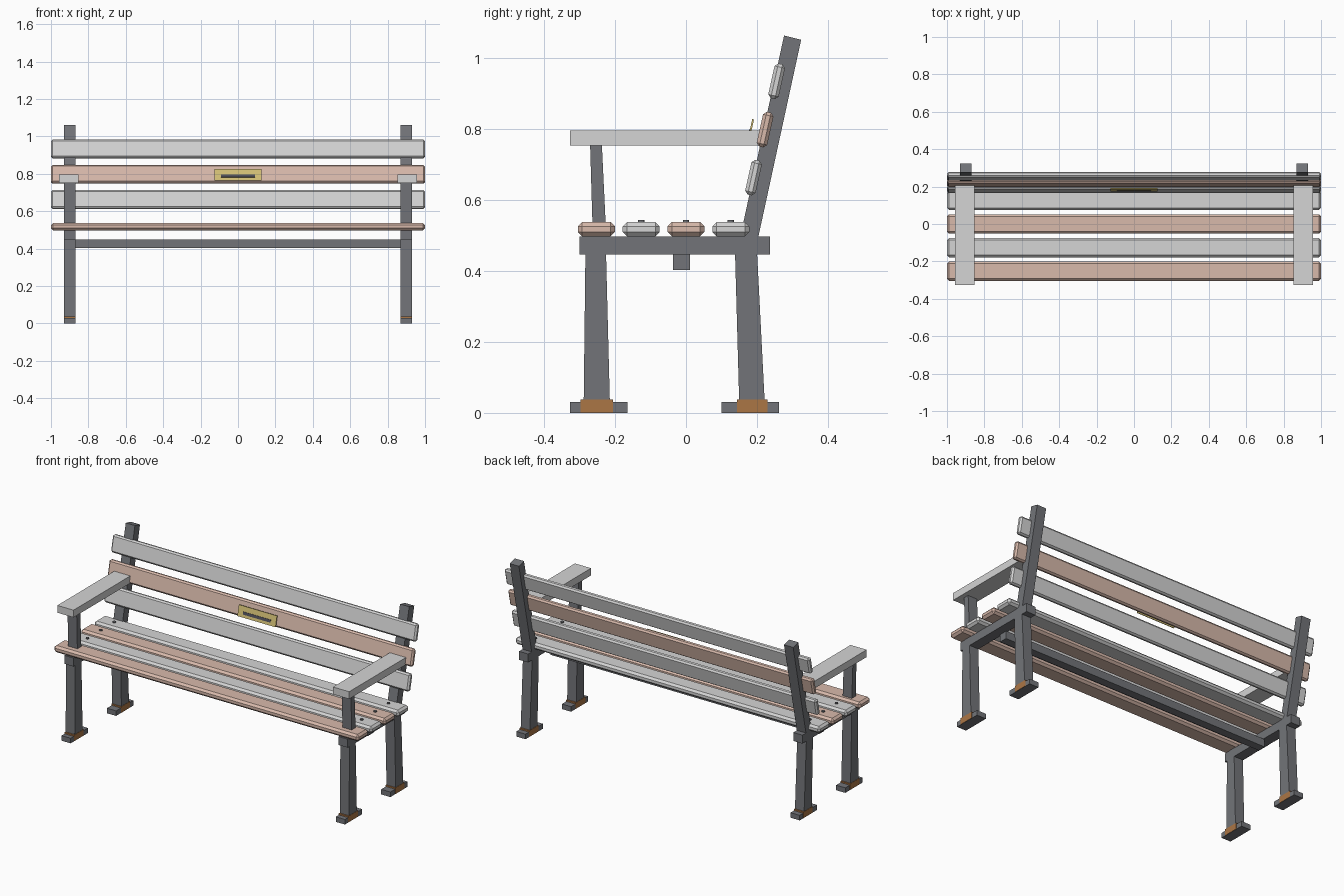
import bpy, bmesh
from math import radians
from mathutils import Matrix

if "Cube" in bpy.data.objects:
    bpy.data.objects.remove(bpy.data.objects["Cube"], do_unlink=True)


def material(name, rgb):
    m = bpy.data.materials.new(name)
    m.use_nodes = True
    m.diffuse_color = (*rgb, 1)
    m.node_tree.nodes["Principled BSDF"].inputs["Base Color"].default_value = (*rgb, 1)
    return m


IRON = material("dark iron", (0.17, 0.175, 0.19))
GREY = material("pale grey wood", (0.66, 0.66, 0.66))
PINK = material("pinkish wood", (0.69, 0.49, 0.41))
RUST = material("rust", (0.41, 0.18, 0.06))
GOLD = material("brass", (0.66, 0.53, 0.18))
SLOT = material("plaque dark", (0.08, 0.08, 0.10))


def finish(name, bm, mat):
    bmesh.ops.recalc_face_normals(bm, faces=bm.faces)
    me = bpy.data.meshes.new(name)
    bm.to_mesh(me)
    bm.free()
    me.materials.append(mat)
    ob = bpy.data.objects.new(name, me)
    bpy.context.collection.objects.link(ob)
    return ob


def extrude_x(name, profile, mat, x, width):
    """Side profile of (y, z) points, extruded across x."""
    bm = bmesh.new()
    face = bm.faces.new([bm.verts.new((x - width / 2, y, z)) for y, z in profile])
    top = bmesh.ops.extrude_face_region(bm, geom=[face])["geom"]
    bmesh.ops.translate(bm, vec=(width, 0, 0),
                        verts=[v for v in top if isinstance(v, bmesh.types.BMVert)])
    return finish(name, bm, mat)


def rect(y0, y1, z0, z1):
    return [(y0, z0), (y1, z0), (y1, z1), (y0, z1)]


def box(name, size, loc, mat, tilt=0, bevel=0):
    """Box leaning back by tilt degrees, with chamfered edges if asked."""
    bm = bmesh.new()
    bmesh.ops.create_cube(bm, size=1, matrix=Matrix.Diagonal((*size, 1)))
    if bevel:
        bmesh.ops.bevel(bm, geom=bm.edges[:], offset=bevel, segments=1, affect='EDGES')
    bmesh.ops.transform(bm, verts=bm.verts,
                        matrix=Matrix.Translation(loc) @ Matrix.Rotation(radians(-tilt), 4, 'X'))
    return finish(name, bm, mat)


LEAN = 12.5

# Seat slats, front to back, with bolts on all but the front one
for i, y in enumerate((-0.252, -0.126, 0, 0.126)):
    box(f"seat_slat_{i + 1}", (2, 0.104, 0.04), (0, y, 0.517),
        GREY if i % 2 else PINK, bevel=0.012)
    if i:
        for side, x in (("left", 0.9), ("right", -0.9)):
            bm = bmesh.new()
            bmesh.ops.create_cone(bm, cap_ends=True, segments=12, radius1=0.009,
                                  radius2=0.009, depth=0.012,
                                  matrix=Matrix.Translation((x, y, 0.537)))
            finish(f"{side}_seat_bolt_{i}", bm, IRON)

# Back slats, bottom to top
for i, (y, z) in enumerate(((0.19, 0.662), (0.2225, 0.797), (0.255, 0.933))):
    box(f"back_slat_{i + 1}", (2, 0.03, 0.1), (0, y, z),
        PINK if i == 1 else GREY, tilt=LEAN, bevel=0.009)

# Plaque on the middle back slat
box("plaque", (0.25, 0.005, 0.064), (0, 0.182, 0.795), GOLD, tilt=LEAN)
box("plaque_bar", (0.18, 0.005, 0.016), (0, 0.178, 0.789), SLOT, tilt=LEAN)

# Beam under the seat
box("cross_beam", (1.76, 0.048, 0.046), (0, -0.013, 0.425), IRON)

# End frames
for side, x in (("left", 0.9), ("right", -0.9)):
    W = 0.06
    extrude_x(f"{side}_back_post",
              [(0.147, 0.47), (0.198, 0.47), (0.324, 1.05), (0.276, 1.062)], IRON, x, W)
    extrude_x(f"{side}_seat_rail", rect(-0.3, 0.237, 0.446, 0.496), IRON, x, W)
    extrude_x(f"{side}_front_leg",
              [(-0.288, 0.02), (-0.214, 0.02), (-0.225, 0.45), (-0.283, 0.45)], IRON, x, W)
    extrude_x(f"{side}_back_leg",
              [(0.15, 0.02), (0.222, 0.02), (0.2, 0.45), (0.138, 0.45)], IRON, x, W)
    extrude_x(f"{side}_arm_post",
              [(-0.262, 0.49), (-0.224, 0.49), (-0.237, 0.76), (-0.27, 0.76)], IRON, x, W)
    extrude_x(f"{side}_armrest", rect(-0.326, 0.208, 0.752, 0.795), GREY, x * 1.005, 0.106)
    for end, foot, rust in (("front", (-0.326, -0.165), (-0.297, -0.206)),
                            ("back", (0.1, 0.262), (0.144, 0.23))):
        extrude_x(f"{side}_{end}_foot", rect(*foot, 0, 0.03), IRON, x, W)
        extrude_x(f"{side}_{end}_rust_band", rect(*rust, 0.001, 0.038), RUST, x, W + 0.003)
